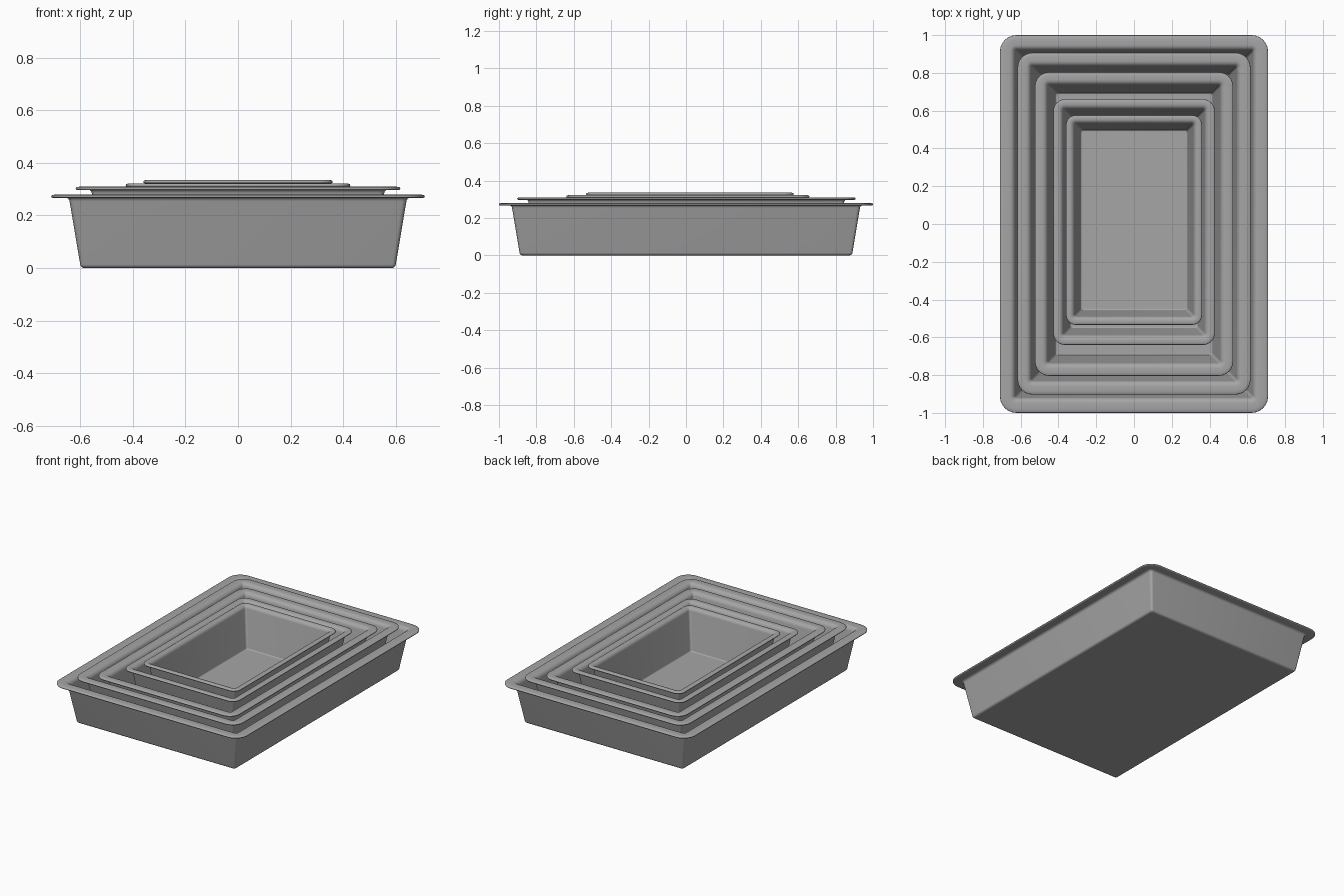
import bpy, bmesh, math

if "Cube" in bpy.data.objects:
    bpy.data.objects.remove(bpy.data.objects["Cube"])

grey = bpy.data.materials.new("dark_grey")
grey.diffuse_color = (0.38, 0.38, 0.38, 1)
grey.use_nodes = True
grey.node_tree.nodes["Principled BSDF"].inputs["Base Color"].default_value = grey.diffuse_color


def rounded_rect(hx, hy, r, z, cy, n=6):
    # outline of a rectangle with rounded corners, counter-clockwise
    pts = []
    for k, (sx, sy) in enumerate([(1, 1), (-1, 1), (-1, -1), (1, -1)]):
        for i in range(n + 1):
            a = math.pi / 2 * (k + i / n)
            pts.append((sx * (hx - r) + r * math.cos(a),
                        sy * (hy - r) + r * math.sin(a) + cy, z))
    return pts


def arc(cx, cz, r, a0, a1, n=5):
    return [(cx + r * math.cos(math.radians(a0 + (a1 - a0) * i / n)),
             cz + r * math.sin(math.radians(a0 + (a1 - a0) * i / n)))
            for i in range(n + 1)]


def tray(name, hx, hy, flange, slope, z0, z1, cy):
    t = 0.011                       # sheet thickness
    f = min(0.018, flange * 0.4)    # fillet under the rim
    foot = -flange - slope
    # cross-section: (offset from rim edge, height), outside first
    prof = [(foot - 0.024, z0)]
    prof += arc(foot - 0.016, z0 + 0.016, 0.016, -90, -8)
    prof += arc(-flange + f, z1 - t - f, f, 172, 90)
    prof += arc(-t / 2, z1 - 0.002 - t / 2, t / 2, -90, 70)    # drooping lip
    prof += [(-flange * 0.3, z1)]
    prof += arc(-flange + f, z1 - f - t, f + t, 90, 172)
    prof += arc(foot - t - 0.008, z0 + t + 0.008, 0.008, -8, -90)
    prof += [(foot - t - 0.015, z0 + t)]

    bm = bmesh.new()
    loops = []
    for d, z in prof:
        r = max(0.014, flange + 0.018 + d)
        loops.append([bm.verts.new(p)
                      for p in rounded_rect(hx + d, hy + d, r, z, cy)])
    for a, b in zip(loops, loops[1:]):
        n = len(a)
        for i in range(n):
            j = (i + 1) % n
            bm.faces.new((a[i], a[j], b[j], b[i]))
    bm.faces.new(loops[0][::-1])    # underside
    bm.faces.new(loops[-1])         # inner floor
    bmesh.ops.recalc_face_normals(bm, faces=bm.faces)
    me = bpy.data.meshes.new(name)
    bm.to_mesh(me)
    bm.free()
    me.materials.append(grey)
    ob = bpy.data.objects.new(name, me)
    bpy.context.collection.objects.link(ob)
    bpy.context.view_layer.objects.active = ob
    ob.select_set(True)
    bpy.ops.object.shade_smooth_by_angle(angle=math.radians(40))
    ob.select_set(False)


# five nested trays, largest first: half sizes, rim width, wall slope, heights, y shift
tray("tray_largest", 0.71, 1.0, 0.07, 0.04, 0.0, 0.28, 0)
tray("tray_large", 0.617, 0.905, 0.062, 0.04, 0.012, 0.31, 0.002)
tray("tray_medium", 0.525, 0.804, 0.058, 0.04, 0.024, 0.307, 0)
tray("tray_small", 0.427, 0.65, 0.042, 0.036, 0.036, 0.322, 0.01)
tray("tray_smallest", 0.36, 0.555, 0.034, 0.032, 0.048, 0.335, 0.021)
